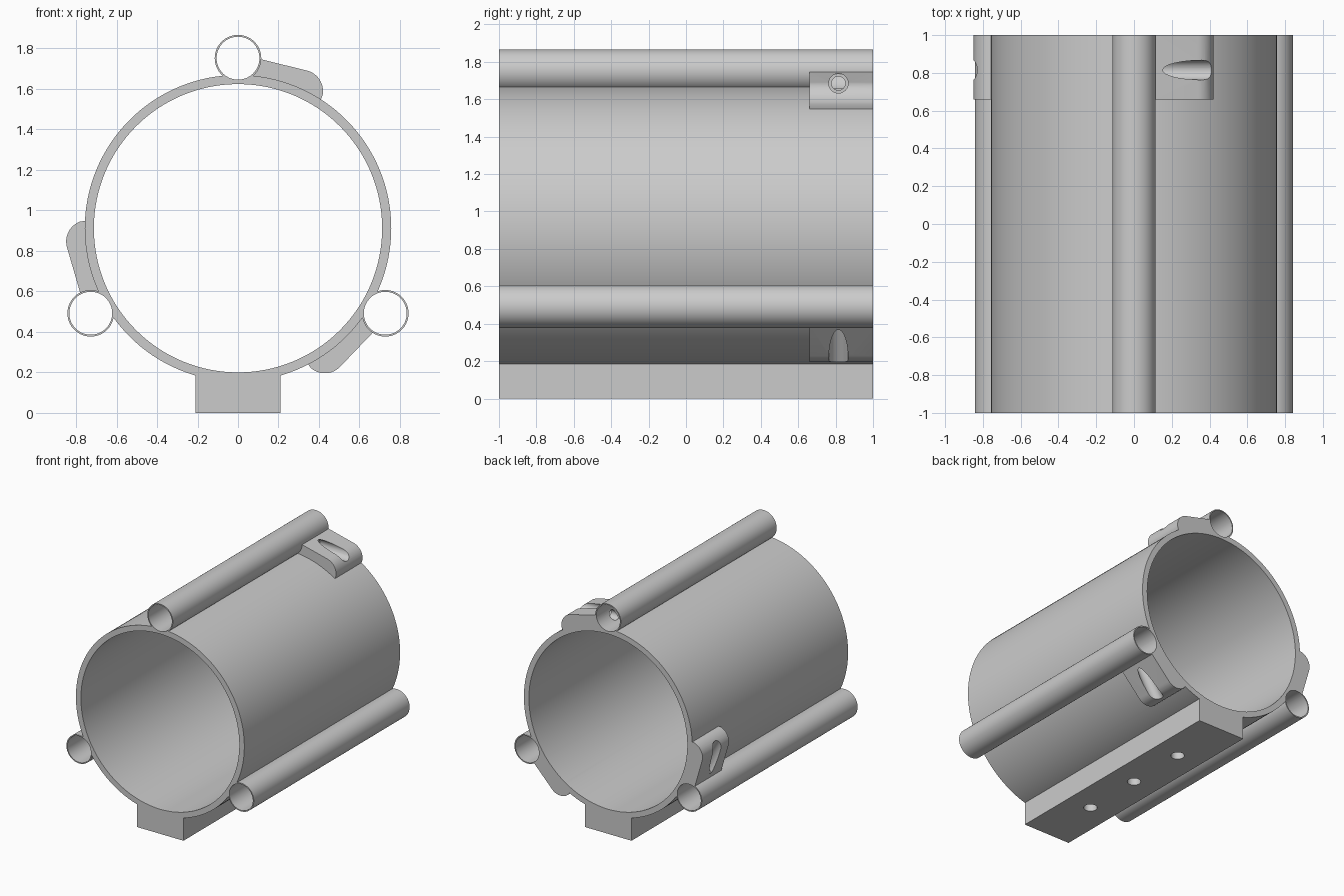
import bpy, bmesh, math
from mathutils import Matrix, Vector

if "Cube" in bpy.data.objects:
    bpy.data.objects.remove(bpy.data.objects["Cube"])

CZ = 0.912                      # height of the barrel axis
R_OUT, R_IN = 0.757, 0.712      # barrel radii
T_DIST, T_OUT, T_IN = 0.84, 0.115, 0.106   # side tubes
ALONG_Y = Matrix.Rotation(math.pi / 2, 4, 'X')
ALONG_X = Matrix.Rotation(math.pi / 2, 4, 'Y')

grey = bpy.data.materials.new("light_grey")
grey.diffuse_color = (0.6, 0.6, 0.6, 1)
grey.use_nodes = True
grey.node_tree.nodes["Principled BSDF"].inputs["Base Color"].default_value = grey.diffuse_color


def finish(bm, name):
    bmesh.ops.recalc_face_normals(bm, faces=bm.faces)
    me = bpy.data.meshes.new(name)
    bm.to_mesh(me)
    bm.free()
    me.materials.append(grey)
    ob = bpy.data.objects.new(name, me)
    bpy.context.collection.objects.link(ob)
    return ob


def cylinder(name, centre, radius, length, axis, segs, turn=Matrix()):
    bm = bmesh.new()
    bmesh.ops.create_cone(bm, cap_ends=True, segments=segs, radius1=radius,
                          radius2=radius, depth=length,
                          matrix=turn @ Matrix.Translation(centre) @ axis)
    return finish(bm, name)


def prism(name, outline, y0, y1, turn=Matrix()):
    bm = bmesh.new()
    face = bm.faces.new([bm.verts.new((x, y0, z)) for x, z in outline])
    out = bmesh.ops.extrude_face_region(bm, geom=[face])
    verts = [g for g in out["geom"] if isinstance(g, bmesh.types.BMVert)]
    bmesh.ops.translate(bm, verts=verts, vec=(0, y1 - y0, 0))
    bmesh.ops.transform(bm, matrix=turn, verts=bm.verts)
    return finish(bm, name)


def combine(body, part, operation):
    mod = body.modifiers.new("bool", 'BOOLEAN')
    mod.operation = operation
    mod.solver = 'EXACT'
    mod.object = part
    bpy.context.view_layer.update()
    dg = bpy.context.evaluated_depsgraph_get()
    me = bpy.data.meshes.new_from_object(body.evaluated_get(dg))
    body.modifiers.clear()
    body.data = me
    bpy.data.objects.remove(part, do_unlink=True)


# three equal stations round the barrel axis
pivot = Matrix.Translation((0, 0, CZ))
turns = [pivot @ Matrix.Rotation(math.radians(a), 4, 'Y') @ pivot.inverted()
         for a in (0, 120, 240)]
tube_centre = Vector((0, 0, CZ + T_DIST))

# clamp lug outline: sloping top, rounded shoulder, foot sunk in the barrel
lug = [(0.0, 1.65), (0.05, 1.762)]
for i in range(13):
    a = math.radians(76 - i * 86 / 12)
    lug.append((0.315 + 0.105 * math.cos(a), 1.589 + 0.105 * math.sin(a)))
lug += [(0.408, 1.545), (0.40, 1.52)]

# barrel and mounting rail
body = cylinder("barrel_housing", (0, 0, CZ), R_OUT, 2, ALONG_Y, 128)
rail = [(-0.21, 0), (0.21, 0), (0.21, 0.35), (-0.21, 0.35)]
combine(body, prism("rail", rail, -1, 1), 'UNION')

# side tubes and lugs
for t in turns:
    combine(body, cylinder("side_tube", tube_centre, T_OUT, 2, ALONG_Y, 64, t), 'UNION')
    combine(body, prism("lug", lug, 0.66, 1, t), 'UNION')

# main bore, tube bores, and stepped screw holes through the lugs
combine(body, cylinder("bore", (0, 0, CZ), R_IN, 2.4, ALONG_Y, 128), 'DIFFERENCE')
for t in turns:
    combine(body, cylinder("tube_bore", tube_centre, T_IN, 2.4, ALONG_Y, 64, t), 'DIFFERENCE')
    combine(body, cylinder("head_hole", (0.365, 0.815, 1.685), 0.052, 0.47,
                           ALONG_X, 32, t), 'DIFFERENCE')
    combine(body, cylinder("screw_hole", (0.13, 0.815, 1.685), 0.037, 0.16,
                           ALONG_X, 32, t), 'DIFFERENCE')

# blind holes under the rail
for y in (-0.5, 0, 0.5):
    combine(body, cylinder("rail_hole", (0, y, 0), 0.05, 0.28, Matrix(), 32), 'DIFFERENCE')

bpy.ops.object.select_all(action='DESELECT')
body.select_set(True)
bpy.context.view_layer.objects.active = body
bpy.ops.object.shade_smooth_by_angle(angle=math.radians(25))
